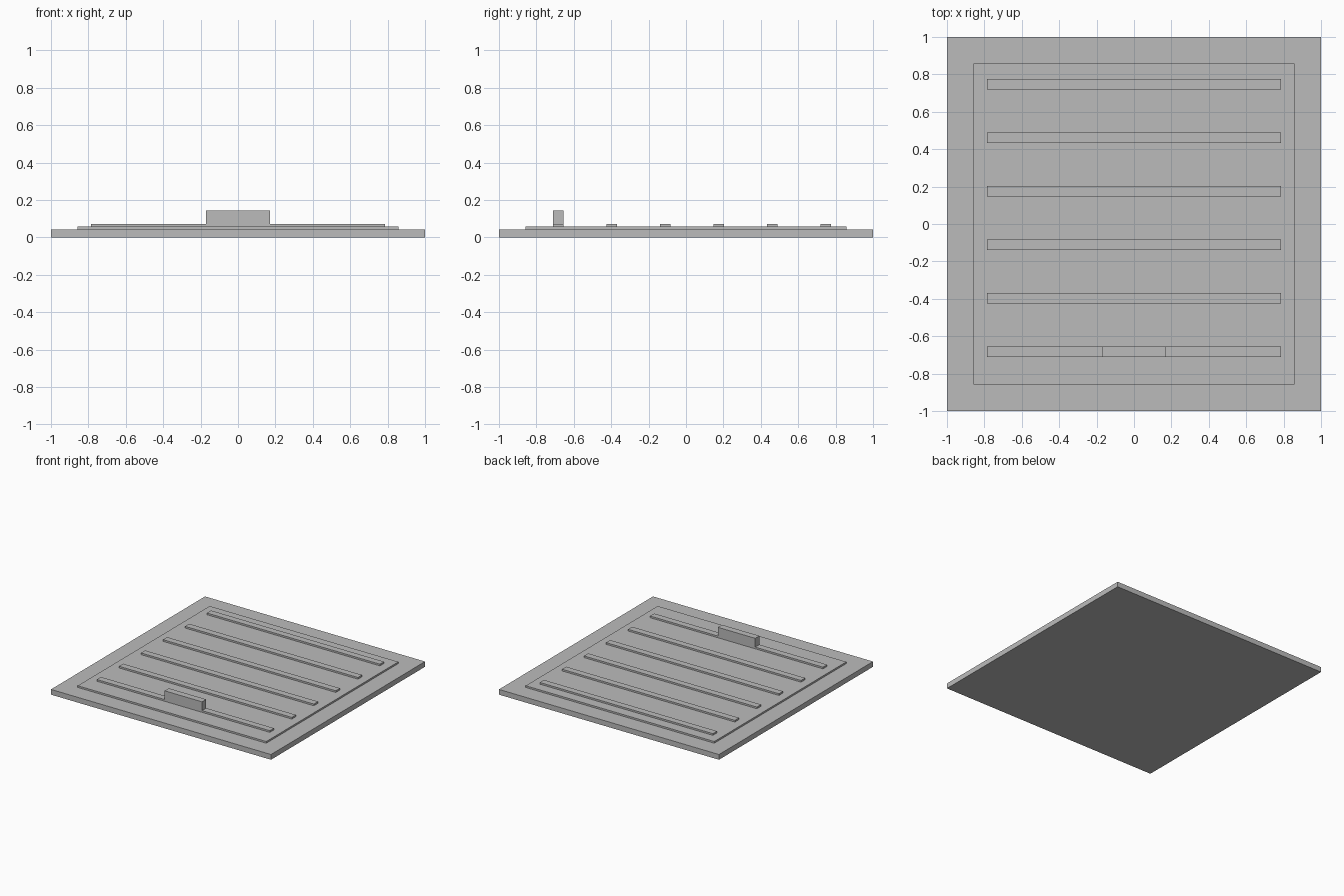
import bpy

cube = bpy.data.objects.get("Cube")
if cube:
    bpy.data.objects.remove(cube, do_unlink=True)

GREY = (0.5, 0.5, 0.5, 1.0)
metal = bpy.data.materials.new("grey_metal")
metal.use_nodes = True
metal.diffuse_color = GREY
metal.node_tree.nodes["Principled BSDF"].inputs["Base Color"].default_value = GREY


def box(name, x, y, z):
    """Box from (low, high) ranges on each axis."""
    bpy.ops.mesh.primitive_cube_add(size=1)
    obj = bpy.context.object
    obj.name = name
    obj.location = [(a + b) / 2 for a, b in (x, y, z)]
    obj.scale = [b - a for a, b in (x, y, z)]
    bpy.ops.object.transform_apply(location=True, rotation=False, scale=True)
    obj.data.materials.append(metal)
    return obj


INNER = 0.857       # half width of the hatch panel
FRAME_TOP = 0.043
PANEL_TOP = 0.057
RIB_TOP = 0.071

# Frame: full-width front and back rails, side rails between them
box("front_rail", (-1, 1), (-1, -INNER), (0, FRAME_TOP))
box("back_rail", (-1, 1), (INNER, 1), (0, FRAME_TOP))
box("right_rail", (-1, -INNER), (-INNER, INNER), (0, FRAME_TOP))
box("left_rail", (INNER, 1), (-INNER, INNER), (0, FRAME_TOP))

# Raised hatch panel
box("panel", (-INNER, INNER), (-INNER, INNER), (0, PANEL_TOP))

# Evenly spaced tread ribs
for i in range(6):
    y = -0.683 + i * 0.286
    box(f"rib_{i + 1}", (-0.786, 0.786), (y - 0.027, y + 0.027), (PANEL_TOP, RIB_TOP))

# Handle standing on the front rib
box("handle", (-0.17, 0.17), (-0.71, -0.656), (RIB_TOP, 0.143))
